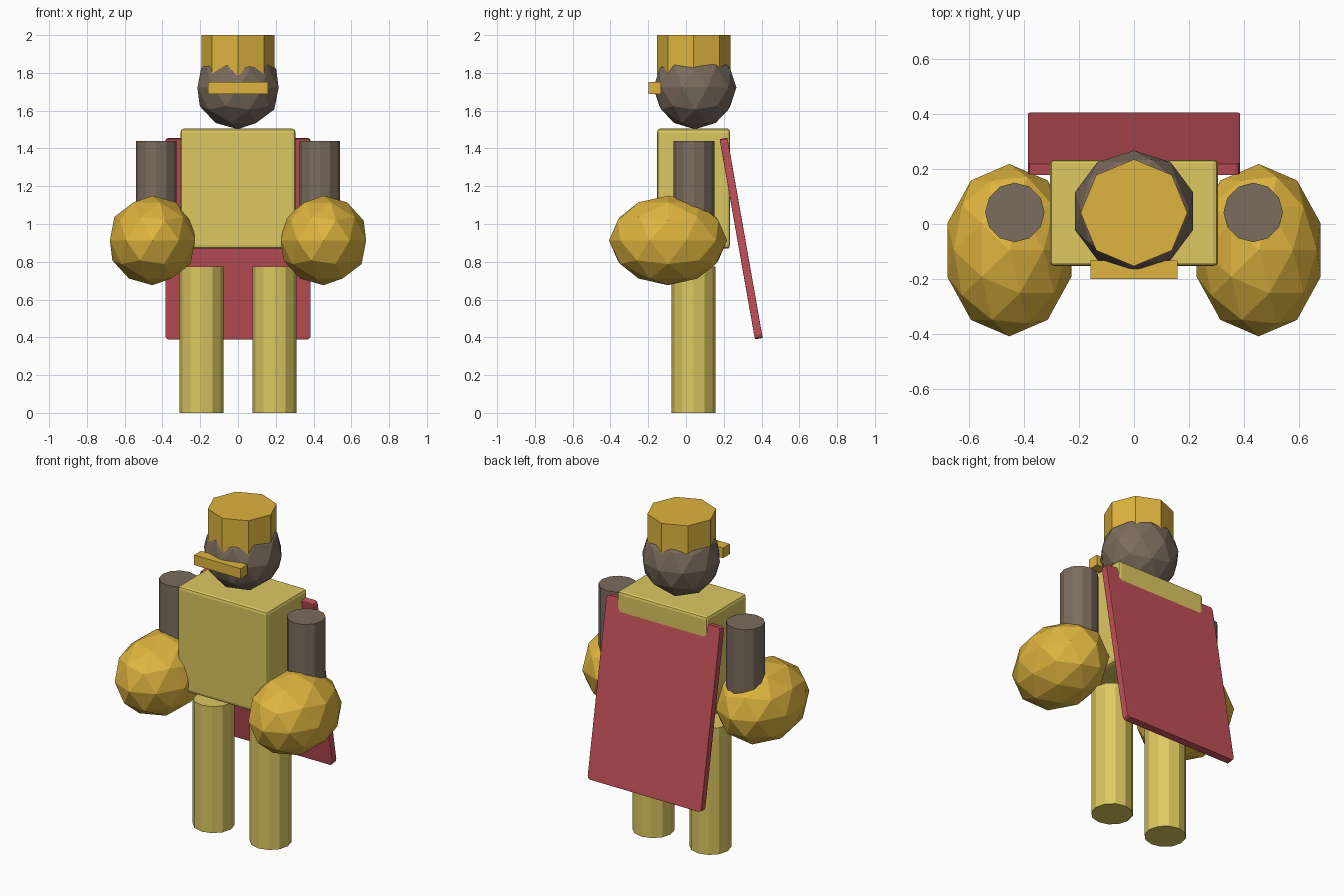
import bpy
from math import radians

if "Cube" in bpy.data.objects:
    bpy.data.objects.remove(bpy.data.objects["Cube"])


def material(name, rgb):
    m = bpy.data.materials.new(name)
    m.diffuse_color = (*rgb, 1)
    m.use_nodes = True
    m.node_tree.nodes["Principled BSDF"].inputs["Base Color"].default_value = m.diffuse_color
    return m


YELLOW = material("pale_yellow", (0.72, 0.58, 0.12))
GOLD = material("gold", (0.74, 0.46, 0.05))
BROWN = material("brown", (0.20, 0.15, 0.11))
RED = material("red", (0.54, 0.08, 0.10))


def finish(name, mat):
    o = bpy.context.object
    o.name = name
    o.data.materials.append(mat)
    return o


def box(name, mat, center, size, bevel=0, tilt=0):
    bpy.ops.mesh.primitive_cube_add(size=1, location=center, rotation=(tilt, 0, 0))
    o = finish(name, mat)
    o.scale = size
    if bevel:
        b = o.modifiers.new("bevel", 'BEVEL')
        b.width, b.segments = bevel, 2
    return o


def tube(name, mat, x, y, z0, z1, radius, sides):
    bpy.ops.mesh.primitive_cylinder_add(vertices=sides, radius=radius, depth=z1 - z0,
                                        location=(x, y, (z0 + z1) / 2))
    return finish(name, mat)


def ball(name, mat, center, scale):
    bpy.ops.mesh.primitive_ico_sphere_add(subdivisions=2, radius=1, location=center)
    o = finish(name, mat)
    o.scale = scale
    return o


# Body and tilted cape
box("torso", YELLOW, (0, 0.04, 1.187), (0.61, 0.385, 0.635), 0.03)
box("cape", RED, (0, 0.292, 0.923), (0.77, 0.042, 1.076), 0.02, radians(10))

# Limbs and large fists
for side, s in (("right", -1), ("left", 1)):
    tube(side + "_leg", YELLOW, s * 0.193, 0.04, 0, 0.775, 0.117, 12)
    tube(side + "_arm", BROWN, s * 0.433, 0.042, 0.9, 1.44, 0.108, 12)
    ball(side + "_fist", GOLD, (s * 0.453, -0.095, 0.913), (0.237, 0.313, 0.237))

# Head, hat and visor
ball("head", BROWN, (0, 0.047, 1.722), (0.226, 0.22, 0.22))
tube("hat", GOLD, 0, 0.041, 1.79, 2.0, 0.194, 8)
box("visor", GOLD, (0, -0.166, 1.72), (0.315, 0.066, 0.062))

# Torso underside stays open above the legs, joined by short hip stubs is not needed
